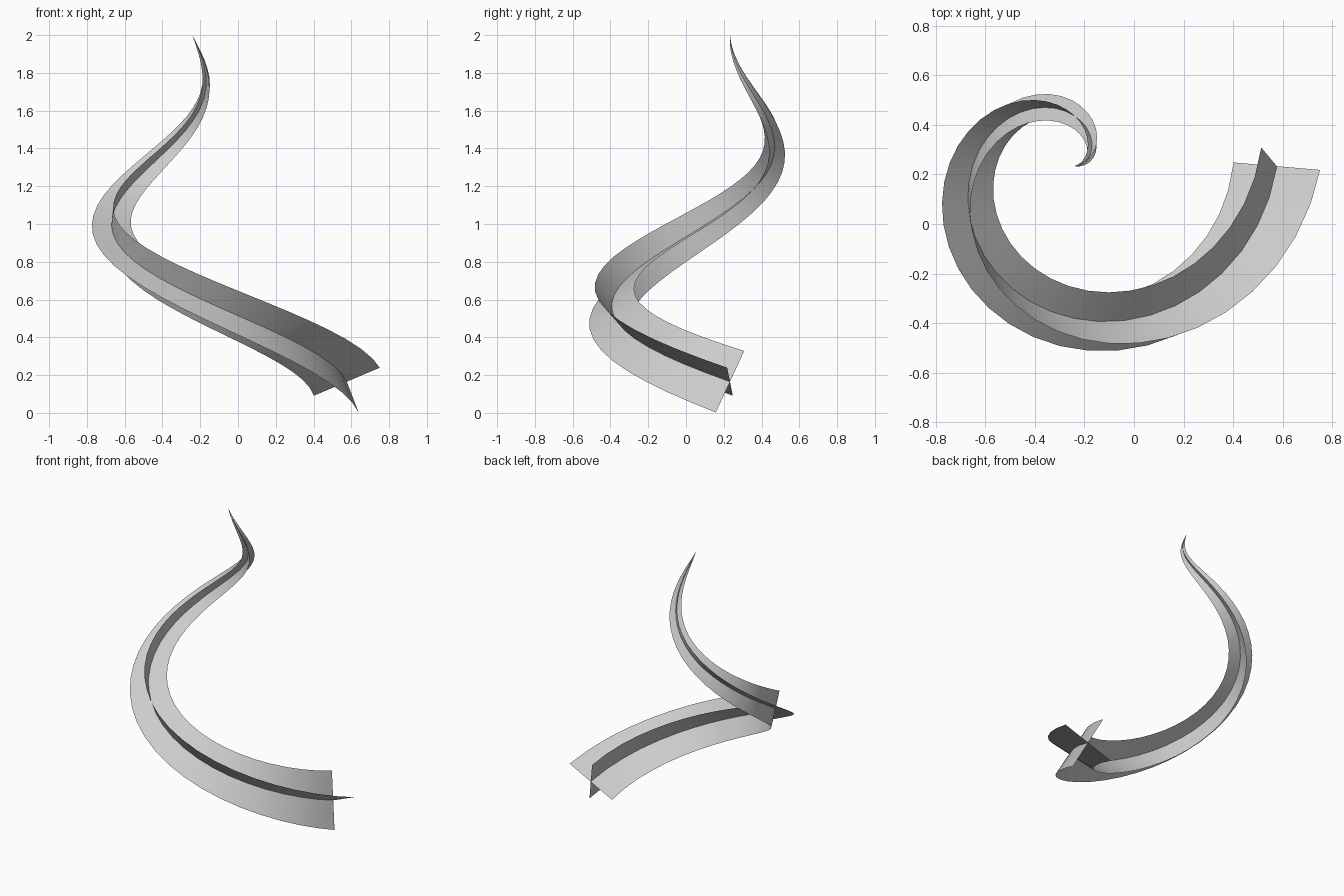
import bpy, bmesh
from math import cos, sin, pi, radians
from mathutils import Vector, Matrix

if "Cube" in bpy.data.objects:
    bpy.data.objects.remove(bpy.data.objects["Cube"])

STEPS = 40
TIP = Vector((-0.242, 0.233, 2.0))
BASE_RADIUS, BASE_Z = 0.818, 0.165
HALF_WIDTH = 0.19
START_ROLL = radians(24.5)

# Conical spiral path: one clockwise turn closing in on the tip
path = []
for i in range(STEPS + 1):
    t = i / STEPS
    r, a = BASE_RADIUS * (1 - t), -2 * pi * t
    path.append(Vector((TIP.x + r * cos(a), TIP.y + r * sin(a), BASE_Z + (TIP.z - BASE_Z) * t)))


def tangent(i):
    a = (path[i] - path[i - 1]).normalized() if i else Vector()
    b = (path[i + 1] - path[i]).normalized() if i < STEPS else Vector()
    return (a + b).normalized()


# Minimum-twist frame carried along the path
tan = tangent(0)
side = Matrix.Rotation(START_ROLL, 3, tan) @ tan.cross(Vector((0, 0, 1))).normalized()
frames = []
for i in range(STEPS + 1):
    new = tangent(i)
    side = tan.rotation_difference(new) @ side
    tan = new
    frames.append((side.copy(), tan.cross(side)))


def blade(name, axis):
    """Flat ribbon swept along the path, tapering to a point."""
    bm = bmesh.new()
    rows = []
    for i in range(STEPS):
        d = frames[i][axis] * HALF_WIDTH * (1 - i / STEPS)
        rows.append([bm.verts.new(path[i] + d * s) for s in (-1, 0, 1)])
    tip = bm.verts.new(path[-1])
    for a, b in zip(rows, rows[1:]):
        for k in (0, 1):
            bm.faces.new((a[k], a[k + 1], b[k + 1], b[k]))
    for k in (0, 1):
        bm.faces.new((rows[-1][k], rows[-1][k + 1], tip))
    for f in bm.faces:
        f.smooth = True
    mesh = bpy.data.meshes.new(name)
    bm.to_mesh(mesh)
    bm.free()
    bpy.context.collection.objects.link(bpy.data.objects.new(name, mesh))


# Two crossing ribbons form the plus-shaped section
blade("wide_blade", 0)
blade("cross_blade", 1)
